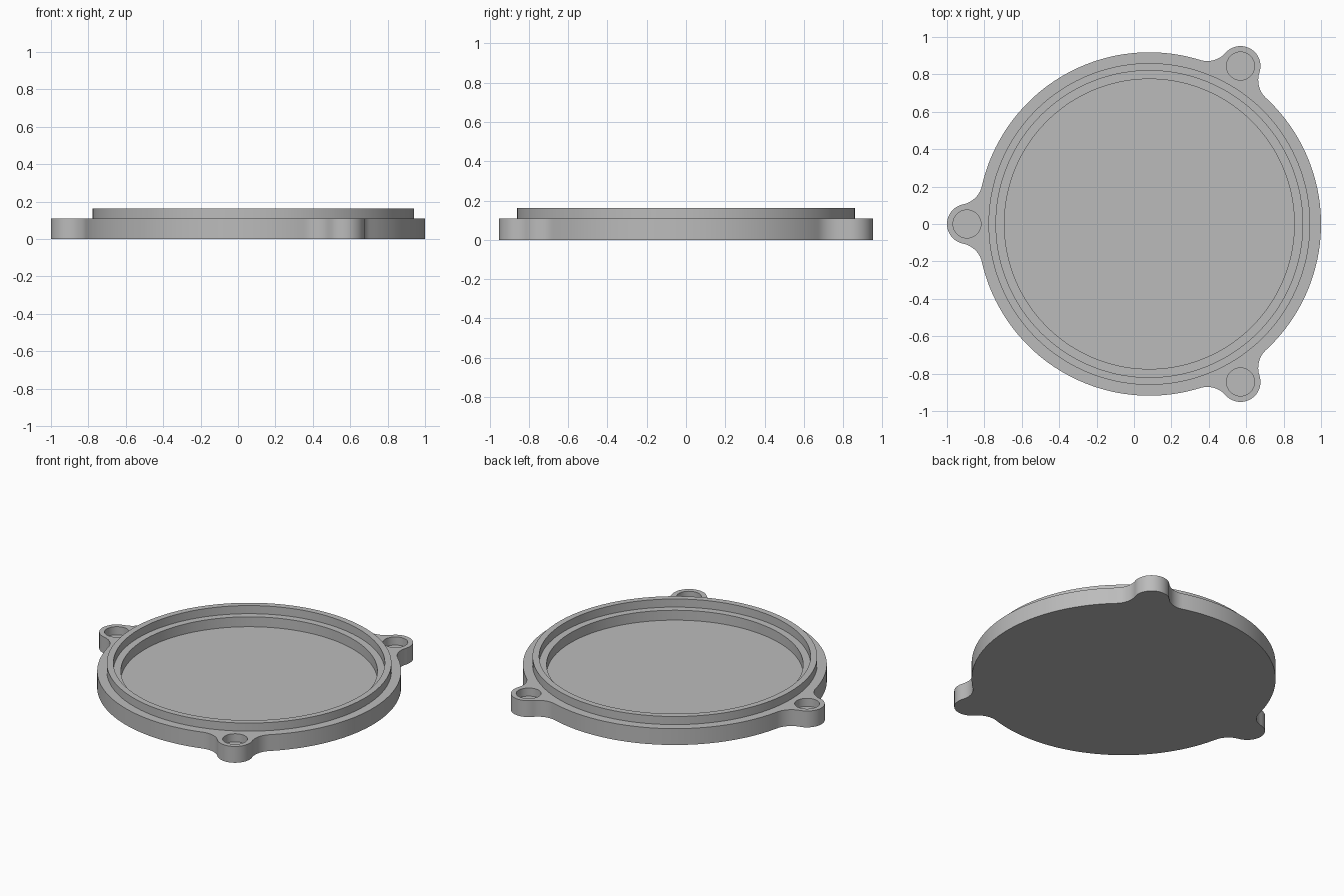
import bpy
import bmesh
from math import acos, atan2, cos, sin, pi, radians
from mathutils import Vector

cube = bpy.data.objects.get("Cube")
if cube:
    bpy.data.objects.remove(cube)

# Main dimensions
CENTRE = Vector((0.082, 0))
DISC_R, LUG_R, FILLET_R, HOLE_R = 0.918, 0.107, 0.13, 0.075
LUG_DIST = 0.975
LIP_OUTER, LIP_INNER, POCKET_R = 0.86, 0.82, 0.775
FLANGE_Z, LIP_Z, FLOOR_Z, HOLE_Z = 0.109, 0.163, 0.043, 0.055
LUG_ANGLES = [pi / 3, pi, 5 * pi / 3]


def polar(radius, angle):
    return Vector((radius * cos(angle), radius * sin(angle)))


def arc(centre, radius, start, end, steps):
    """Arc points without the last one, so arcs chain together."""
    return [centre + polar(radius, start + (end - start) * i / steps)
            for i in range(steps)]


def flange_outline():
    """Disc with three rounded lugs, blended by concave fillets."""
    reach, gap = DISC_R + FILLET_R, LUG_R + FILLET_R
    theta = acos((reach**2 + LUG_DIST**2 - gap**2) / (2 * reach * LUG_DIST))
    points = []
    for a in LUG_ANGLES:
        lug = polar(LUG_DIST, a)
        before, after = polar(reach, a - theta), polar(reach, a + theta)
        phi = atan2(reach * sin(theta), LUG_DIST - reach * cos(theta))
        points += arc(before, FILLET_R, a + pi - theta, a + phi, 12)
        points += arc(lug, LUG_R, a + phi - pi, a + pi - phi, 24)
        points += arc(after, FILLET_R, a - phi, a - pi + theta, 12)
        points += arc(Vector((0, 0)), DISC_R, a + theta, a + 2 * pi / 3 - theta, 48)
    return points


bm = bmesh.new()


def ring(points, z):
    """Closed loop of vertices and edges at one height."""
    verts = [bm.verts.new((*(p + CENTRE), z)) for p in points]
    for i, v in enumerate(verts):
        bm.edges.new((verts[i - 1], v))
    return verts


def circle(radius, z, centre=Vector((0, 0)), steps=144):
    return ring(arc(centre, radius, 0, 2 * pi, steps), z)


def skin(a, b):
    """Quads between two matching loops."""
    for i in range(len(a)):
        bm.faces.new((a[i - 1], a[i], b[i], b[i - 1]))


def loop_edges(verts):
    return [bm.edges.get((verts[i - 1], v)) for i, v in enumerate(verts)]


# Flange: base and outer wall
outline = flange_outline()
bottom, top = ring(outline, 0), ring(outline, FLANGE_Z)
skin(bottom, top)
bm.faces.new(bottom)

# Raised lip, inner ledge and recessed floor
lip_foot = circle(LIP_OUTER, FLANGE_Z)
previous = lip_foot
for radius, z in [(LIP_OUTER, LIP_Z), (LIP_INNER, LIP_Z), (LIP_INNER, FLANGE_Z),
                  (POCKET_R, FLANGE_Z), (POCKET_R, FLOOR_Z)]:
    current = circle(radius, z)
    skin(previous, current)
    previous = current
bm.faces.new(previous)

# Blind holes in the lugs
top_edges = loop_edges(top) + loop_edges(lip_foot)
for a in LUG_ANGLES:
    rim = circle(HOLE_R, FLANGE_Z, polar(LUG_DIST, a), 40)
    base = circle(HOLE_R, HOLE_Z, polar(LUG_DIST, a), 40)
    skin(rim, base)
    bm.faces.new(base)
    top_edges += loop_edges(rim)

# Flange top, around the lip and the holes
bmesh.ops.triangle_fill(bm, edges=top_edges, use_beauty=True, normal=(0, 0, 1))
bmesh.ops.recalc_face_normals(bm, faces=bm.faces)

mesh = bpy.data.meshes.new("round_cover")
bm.to_mesh(mesh)
bm.free()
cover = bpy.data.objects.new("round_cover", mesh)
bpy.context.collection.objects.link(cover)

# Plain grey material
grey = bpy.data.materials.new("light_grey")
grey.use_nodes = True
colour = (0.5, 0.5, 0.5, 1)
grey.diffuse_color = colour
grey.node_tree.nodes["Principled BSDF"].inputs["Base Color"].default_value = colour
mesh.materials.append(grey)

bpy.ops.object.select_all(action="DESELECT")
cover.select_set(True)
bpy.context.view_layer.objects.active = cover
bpy.ops.object.shade_smooth_by_angle(angle=radians(30))
